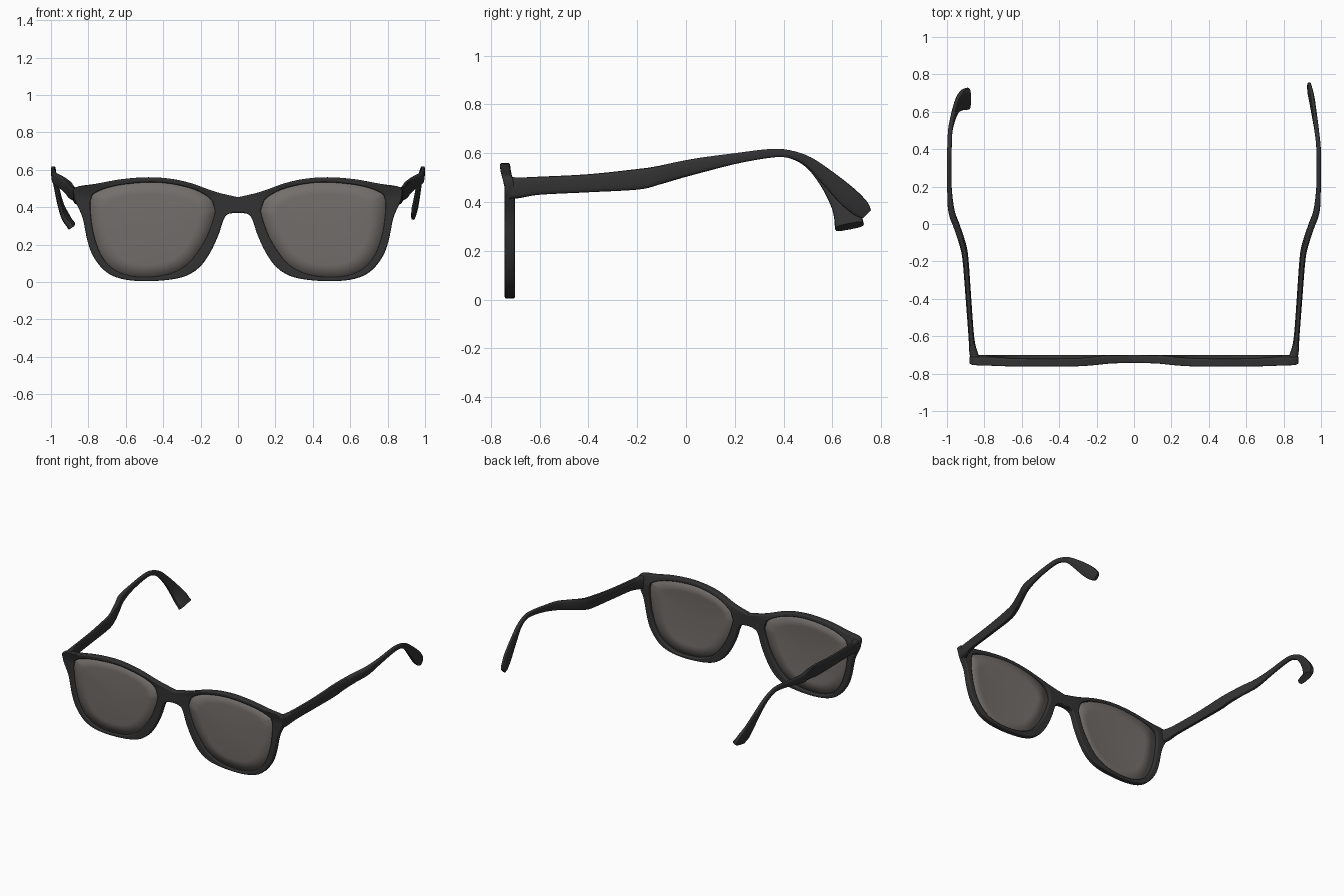
import bpy, bmesh, math
from mathutils import Vector

cube = bpy.data.objects.get("Cube")
if cube:
    bpy.data.objects.remove(cube, do_unlink=True)


def material(name, rgb):
    m = bpy.data.materials.new(name)
    m.use_nodes = True
    m.diffuse_color = (*rgb, 1)
    bsdf = m.node_tree.nodes["Principled BSDF"]
    bsdf.inputs["Base Color"].default_value = (*rgb, 1)
    bsdf.inputs["Roughness"].default_value = 0.6
    return m


FRAME = material("matte charcoal", (0.033, 0.032, 0.032))
LENS = material("smoky grey", (0.17, 0.155, 0.145))


def spline(points, steps, closed=False):
    """Smooth path through points of any dimension."""
    p = [Vector(q) for q in points]
    ext = [p[-1], *p, p[0]] if closed else [2 * p[0] - p[1], *p, 2 * p[-1] - p[-2]]
    out = []
    for a, b, c, d in zip(ext, ext[1:], ext[2:], ext[3:]):
        for i in range(steps):
            t = i / steps
            out.append(0.5 * (2 * b + (c - a) * t + (2 * a - 5 * b + 4 * c - d) * t * t
                              + (3 * b - a - 3 * c + d) * t ** 3))
    return out + [p[-1]]


def make_object(name, bm, mat):
    bmesh.ops.recalc_face_normals(bm, faces=bm.faces)
    for f in bm.faces:
        f.smooth = True
    mesh = bpy.data.meshes.new(name)
    bm.to_mesh(mesh)
    bm.free()
    mesh.materials.append(mat)
    ob = bpy.data.objects.new(name, mesh)
    bpy.context.collection.objects.link(ob)
    return ob


def mirror_x(ob):
    ob.modifiers.new("mirror", "MIRROR").use_axis[0] = True


# Rim outlines (x, z) of one half, matched point by point from the bridge round
OUTER = [(0, .37), (.055, .362), (.08, .325), (.105, .25), (.15, .155), (.21, .075),
         (.30, .025), (.45, .005), (.60, .012), (.70, .05), (.77, .13), (.805, .22),
         (.83, .34), (.86, .41), (.875, .45), (.87, .505), (.76, .525), (.62, .55),
         (.48, .56), (.36, .552), (.25, .528), (.12, .482), (0, .453)]
INNER = [(.123, .385), (.128, .35), (.142, .305), (.17, .235), (.215, .16), (.275, .09),
         (.36, .045), (.465, .027), (.58, .033), (.675, .075), (.735, .15), (.77, .25),
         (.785, .34), (.79, .41), (.785, .445), (.77, .472), (.70, .503), (.60, .523),
         (.47, .533), (.36, .525), (.25, .50), (.175, .465), (.137, .43)]
outer = spline(OUTER, 4)
inner = spline(INNER, 4, closed=True)
inner = inner[:len(outer) - 1] + [Vector(INNER[-1])]


def rim_y(z):
    """The brow leans forward."""
    t = min(max((z - 0.45) / 0.1, 0), 1)
    return -0.722 - 0.02 * t * t * (3 - 2 * t)


# Front frame: rectangular ring, mirrored over the bridge, with rounded edges
bm = bmesh.new()
rings = []
for o, i in zip(outer, inner):
    rings.append([bm.verts.new((q.x, rim_y(q.y) + s * 0.021, q.y))
                  for q, s in ((o, -1), (o, 1), (i, 1), (i, -1))])
for n, a in enumerate(rings):
    b = rings[(n + 1) % len(rings)]
    for k in range(4):
        if k == 0 and n == len(rings) - 1:
            continue  # open at the bridge seam
        m = (k + 1) % 4
        bm.faces.new((a[k], a[m], b[m], b[k]))
frame = make_object("front_frame", bm, FRAME)
mirror_x(frame)
bev = frame.modifiers.new("rounded", "BEVEL")
bev.width, bev.segments = 0.009, 3
bev.limit_method = "ANGLE"
bev.angle_limit = math.radians(45)
bev.use_clamp_overlap = False
bev.harden_normals = True

# Lenses: shallow domes set in the rims
bm = bmesh.new()
centre = Vector((0.46, 0.29))
levels = []
for s in (1.015, 0.75, 0.5, 0.25):
    levels.append([bm.verts.new((*(centre + (q - centre) * s).to_3d().xy, 0)) for q in inner])
    for v in levels[-1]:
        v.co = (v.co.x, -0.728 - 0.01 * (1 - s * s), v.co.y)
middle = bm.verts.new((centre.x, -0.738, centre.y))
count = len(inner)
for n in range(count):
    m = (n + 1) % count
    for a, b in zip(levels, levels[1:]):
        bm.faces.new((a[n], a[m], b[m], b[n]))
    bm.faces.new((levels[-1][n], levels[-1][m], middle))
lens = make_object("lenses", bm, LENS)
mirror_x(lens)
solid = lens.modifiers.new("thickness", "SOLIDIFY")
solid.thickness, solid.offset = 0.008, 0

# Temple stations: x, y, z, half height, half width
ARM = [(.848, -.72, .457, .046, .025), (.860, -.68, .459, .042, .021),
       (.870, -.60, .467, .037, .015), (.885, -.40, .477, .037, .015),
       (.900, -.20, .493, .042, .016), (.913, -.12, .508, .038, .017),
       (.945, -.02, .533, .034, .017), (.976, .07, .553, .030, .017),
       (.987, .20, .578, .022, .012), (.988, .34, .599, .018, .012),
       (.986, .42, .597, .016, .012)]
LEFT_TIP = [(.977, .50, .567, .020, .012), (.965, .58, .500, .032, .013),
            (.952, .66, .425, .042, .014), (.940, .715, .375, .038, .013),
            (.936, .740, .350, .025, .010)]
RIGHT_TIP = [(.982, .50, .562, .020, .012), (.967, .57, .490, .028, .013),
             (.946, .63, .405, .042, .015), (.920, .66, .345, .055, .020),
             (.890, .67, .300, .060, .022)]


def temple(name, stations, side):
    path = spline(stations, 5)
    bm = bmesh.new()
    loops = []
    sides = 16
    for n, st in enumerate(path):
        before, after = path[max(n - 1, 0)], path[min(n + 1, len(path) - 1)]
        along = Vector((after - before)[:3]).normalized()
        up = Vector((1, 0, 0)).cross(along).normalized()
        across = along.cross(up)
        loop = []
        for k in range(sides):
            a = math.tau * k / sides
            c, s = math.cos(a), math.sin(a)
            # Rounded-rectangle section
            u = math.copysign(abs(c) ** 0.6, c) * st[4]
            v = math.copysign(abs(s) ** 0.6, s) * st[3]
            p = Vector(st[:3]) + across * u + up * v
            loop.append(bm.verts.new((side * p.x, p.y, p.z)))
        loops.append(loop)
    for a, b in zip(loops, loops[1:]):
        for k in range(sides):
            m = (k + 1) % sides
            bm.faces.new((a[k], a[m], b[m], b[k]))
    bm.faces.new(loops[0])
    bm.faces.new(loops[-1])
    ob = make_object(name, bm, FRAME)
    bpy.ops.object.select_all(action="DESELECT")
    ob.select_set(True)
    bpy.context.view_layer.objects.active = ob
    bpy.ops.object.shade_smooth_by_angle(angle=math.radians(40))


temple("left_temple", ARM + LEFT_TIP, 1)
temple("right_temple", ARM + RIGHT_TIP, -1)
